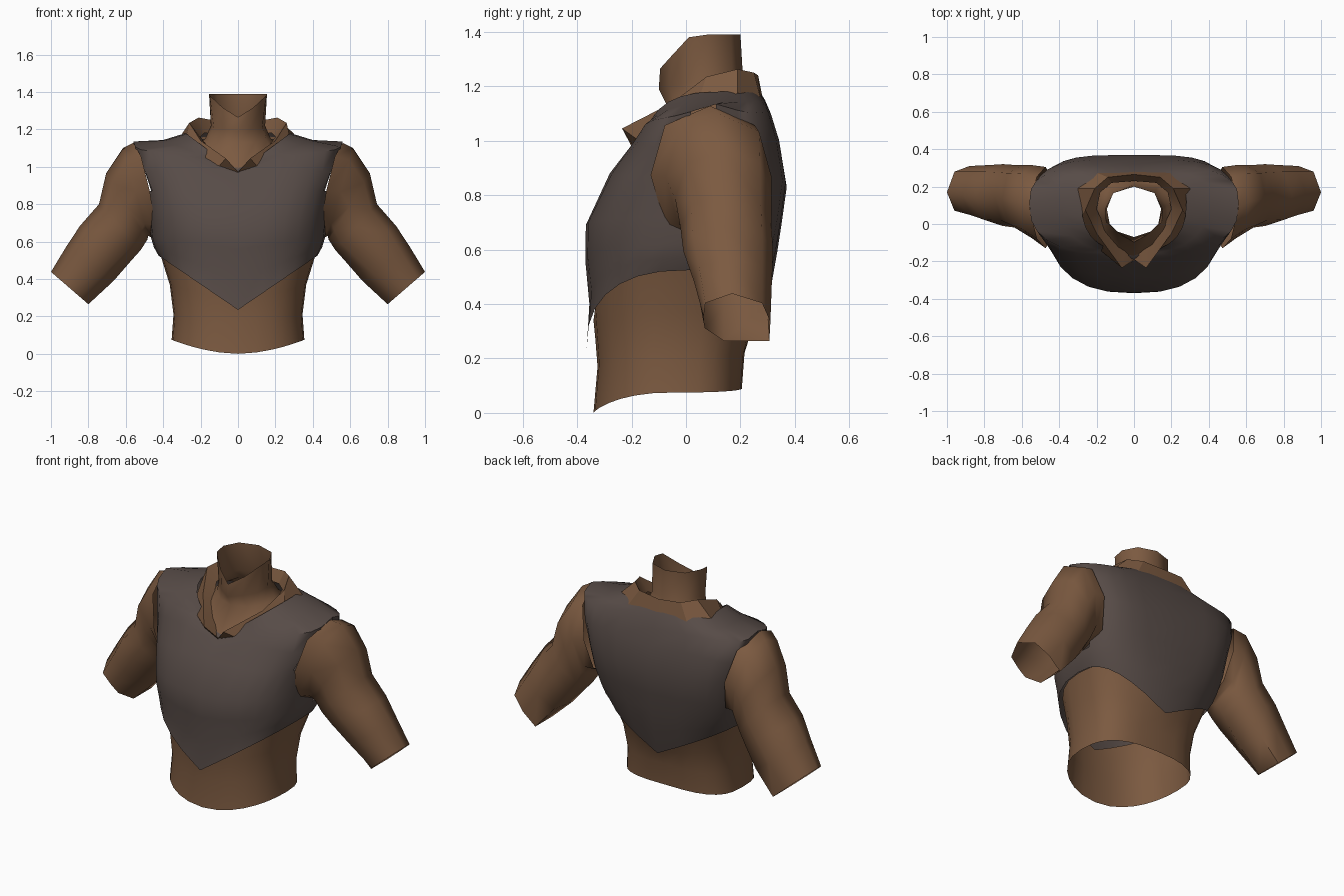
import bpy, bmesh, math


def material(name, rgb):
    m = bpy.data.materials.new(name)
    m.diffuse_color = (*rgb, 1)
    return m


BROWN = material("warm_brown", (0.200, 0.102, 0.052))
GREY = material("dark_grey_brown", (0.095, 0.071, 0.063))


def loft(name, rings, mat, angle=50, hole=None):
    """Skin closed rings into an open tube; drop faces inside the hole rule."""
    bm = bmesh.new()
    rows = [[bm.verts.new(p) for p in r] for r in rings]
    for a, b in zip(rows, rows[1:]):
        n = len(a)
        for i in range(n):
            j = (i + 1) % n
            bm.faces.new((a[i], a[j], b[j], b[i]))
    bmesh.ops.recalc_face_normals(bm, faces=bm.faces)
    if hole:
        gone = [f for f in bm.faces if hole(f.calc_center_median())]
        bmesh.ops.delete(bm, geom=gone, context='FACES')
    me = bpy.data.meshes.new(name)
    bm.to_mesh(me)
    bm.free()
    me.materials.append(mat)
    ob = bpy.data.objects.new(name, me)
    bpy.context.collection.objects.link(ob)
    bpy.ops.object.select_all(action='DESELECT')
    ob.select_set(True)
    bpy.context.view_layer.objects.active = ob
    bpy.ops.object.shade_smooth_by_angle(angle=math.radians(angle))
    return ob


def mirrored(half):
    """Complete a front-to-back half ring across x = 0."""
    return half + [(-x, y, z) for x, y, z in reversed(half[1:-1])]


def body_ring(hw, yf, yb, yc, zf, zs, zb, pf=0.8, pb=0.7, curve=1.0, slope=0, n=28):
    """Oval ring; height runs from front zf to side zs to back zb."""
    pts = []
    for i in range(n):
        a = 2 * math.pi * i / n - math.pi / 2
        c, s = math.cos(a), math.sin(a)
        z_end, y_end, p = (zf, yf, pf) if s < -1e-6 else (zb, yb, pb)
        w = abs(c) ** p if abs(c) > 1e-6 else 0
        dy = (y_end - yc) * abs(s) ** p if abs(s) > 1e-6 else 0
        z = z_end + (zs - z_end) * w ** curve - slope * abs(dy) * w ** 4
        pts.append((math.copysign(hw * w, c), yc + dy, z))
    return pts


# Waist, open at the bottom and ending just under the vest hem
loft("waist", [
    body_ring(0.355, -0.34, 0.205, -0.04, 0.00, 0.075, 0.088, 0.85, 0.7, 1.8),
    body_ring(0.345, -0.325, 0.215, -0.04, 0.17, 0.21, 0.22, 0.85),
    body_ring(0.365, -0.333, 0.24, -0.03, 0.27, 0.37, 0.30, 0.85),
    body_ring(0.415, -0.34, 0.275, 0.01, 0.34, 0.53, 0.36, 0.85),
], BROWN)


def armhole(c):
    return (abs(c.x) > 0.38 and
            ((c.y - 0.09) / 0.19) ** 2 + ((c.z - 0.87) / 0.21) ** 2 < 1)


# Vest with pointed hem, chest, shoulders, neckline and open armholes
loft("vest", [
    body_ring(0.425, -0.365, 0.275, 0.02, 0.235, 0.525, 0.305),
    body_ring(0.45, -0.355, 0.31, 0.03, 0.40, 0.57, 0.45),
    body_ring(0.465, -0.37, 0.335, 0.05, 0.56, 0.62, 0.59),
    body_ring(0.475, -0.368, 0.352, 0.08, 0.69, 0.72, 0.70, 0.78, 0.6),
    body_ring(0.49, -0.28, 0.37, 0.10, 0.88, 0.87, 0.83, 0.64, 0.55),
    body_ring(0.53, -0.20, 0.345, 0.11, 0.965, 1.04, 0.98, 0.65, 0.55, 1, 0.45),
    body_ring(0.56, -0.17, 0.315, 0.11, 0.99, 1.135, 1.08, 0.75, 0.65, 1, 0.3),
    body_ring(0.40, -0.16, 0.29, 0.14, 0.985, 1.143, 1.15),
    body_ring(0.28, -0.15, 0.265, 0.12, 0.97, 1.18, 1.19),
], GREY, 60, armhole)

# Sleeves: outer (x, z), inner (x, z), front y, back y, cuff blend, wrap inwards
ARM = [
    (0.56, 1.128, 0.455, 0.62, -0.13, 0.305, 0, 0.035),
    (0.615, 1.10, 0.48, 0.63, -0.075, 0.315, 0, 0),
    (0.705, 0.965, 0.485, 0.61, -0.04, 0.315, 0, 0),
    (0.743, 0.80, 0.52, 0.555, -0.02, 0.315, 0, 0),
    (0.845, 0.684, 0.565, 0.505, -0.01, 0.32, 0.2, 0),
    (0.92, 0.57, 0.665, 0.39, 0.03, 0.315, 0.6, 0),
    (1.00, 0.438, 0.80, 0.265, 0.065, 0.31, 1, 0),
]
ROUND = [(1, 0), (.86, .76), (.5, 1), (.14, .76),
         (0, 0), (.14, -.76), (.5, -1), (.86, -.76)]
CUFF = [(1, -.15), (.8, .75), (.4, 1), (0, .97),
        (0, -.4), (.27, -.97), (.5, -1), (.8, -.95)]
for side, label in ((1, "right"), (-1, "left")):
    rings = []
    for xo, zo, xi, zi, yf, yb, blend, wrap in ARM:
        ring = []
        for (u0, v0), (u1, v1) in zip(ROUND, CUFF):
            u, v = u0 + (u1 - u0) * blend, v0 + (v1 - v0) * blend
            ring.append((side * (xi + (xo - xi) * u - wrap * abs(v)),
                         (yf + yb) / 2 + (yb - yf) / 2 * v,
                         zi + (zo - zi) * u))
        rings.append(ring)
    loft(label + "_sleeve", rings, BROWN, 70)

# Neck: chest V, base, throat and dipped open top
loft("neck", [mirrored(h) for h in (
    [(0, -.188, .965), (.10, -.135, 1.03), (.19, -.05, 1.07),
     (.25, .08, 1.10), (.20, .20, 1.12), (0, .25, 1.12)],
    [(0, -.07, 1.13), (.09, -.04, 1.13), (.155, .02, 1.14),
     (.175, .10, 1.15), (.13, .20, 1.16), (0, .225, 1.16)],
    [(0, -.10, 1.19), (.07, -.06, 1.20), (.13, .00, 1.21),
     (.145, .08, 1.22), (.11, .17, 1.22), (0, .21, 1.22)],
    [(0, -.095, 1.265), (.08, -.05, 1.315), (.15, .01, 1.38),
     (.155, .08, 1.39), (.11, .165, 1.39), (0, .20, 1.39)],
)], BROWN, 80)

# Folded collar: outer hem, raised fold with front tips, inner edge
loft("collar", [mirrored(h) for h in (
    [(0, -.195, .97), (.10, -.18, 1.005), (.23, -.10, 1.05), (.29, .03, 1.10),
     (.30, .19, 1.175), (.20, .275, 1.15), (0, .285, 1.14)],
    [(0, -.19, .972), (.065, -.235, 1.045), (.20, -.05, 1.14), (.26, .075, 1.235),
     (.21, .19, 1.263), (.14, .25, 1.25), (0, .265, 1.24)],
    [(0, -.17, .96), (.05, -.13, 1.02), (.15, -.03, 1.09), (.20, .08, 1.16),
     (.18, .17, 1.18), (.12, .22, 1.18), (0, .23, 1.18)],
)], BROWN, 30)
